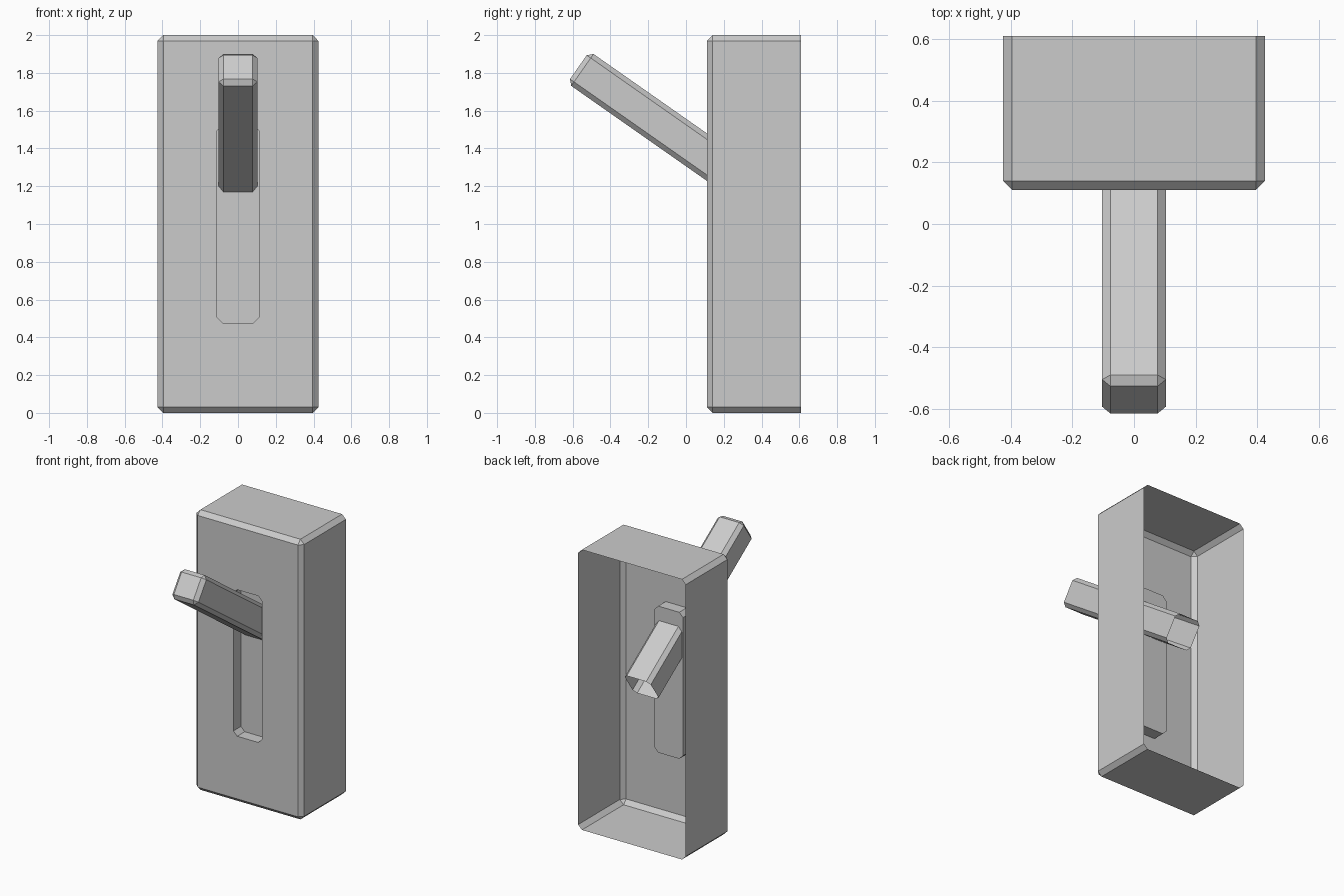
import bpy, bmesh
from math import radians

if "Cube" in bpy.data.objects:
    bpy.data.objects.remove(bpy.data.objects["Cube"])


def ring(bm, y, hw, hh, cut):
    """Rectangle with cut corners in the xz plane, counter-clockwise from the front."""
    pts = [(hw, -hh + cut), (hw, hh - cut), (hw - cut, hh), (-hw + cut, hh),
           (-hw, hh - cut), (-hw, -hh + cut), (-hw + cut, -hh), (hw - cut, -hh)]
    return [bm.verts.new((x, y, z)) for x, z in pts]


def loft(name, sections, location, tilt=0.0):
    """Skin the sections in order, cap the last one, leave the first open."""
    bm = bmesh.new()
    rings = [ring(bm, *s) for s in sections]
    for a, b in zip(rings, rings[1:]):
        for i in range(8):
            j = (i + 1) % 8
            bm.faces.new((a[i], a[j], b[j], b[i]))
    bm.faces.new(rings[-1])
    bmesh.ops.remove_doubles(bm, verts=bm.verts, dist=1e-4)
    mesh = bpy.data.meshes.new(name)
    bm.to_mesh(mesh)
    bm.free()
    ob = bpy.data.objects.new(name, mesh)
    ob.location = location
    ob.rotation_euler.x = radians(tilt)
    bpy.context.collection.objects.link(ob)
    return ob


# Housing: open back, bevelled front, recessed slot with a floor
loft("switch_housing", [
    (0.61, 0.425, 1.0, 0.03),
    (0.14, 0.425, 1.0, 0.03),
    (0.11, 0.395, 0.97, 0.0),
    (0.11, 0.113, 0.523, 0.03),
    (0.195, 0.113, 0.523, 0.03),
], (0, 0, 1.0))

# Lever: bevelled bar, open at the inner end, tilted upward to the front
loft("lever", [
    (0.653, 0.103, 0.103, 0.026),
    (-0.627, 0.103, 0.103, 0.026),
    (-0.653, 0.077, 0.077, 0.0),
], (0, -0.035, 1.456), -35)
